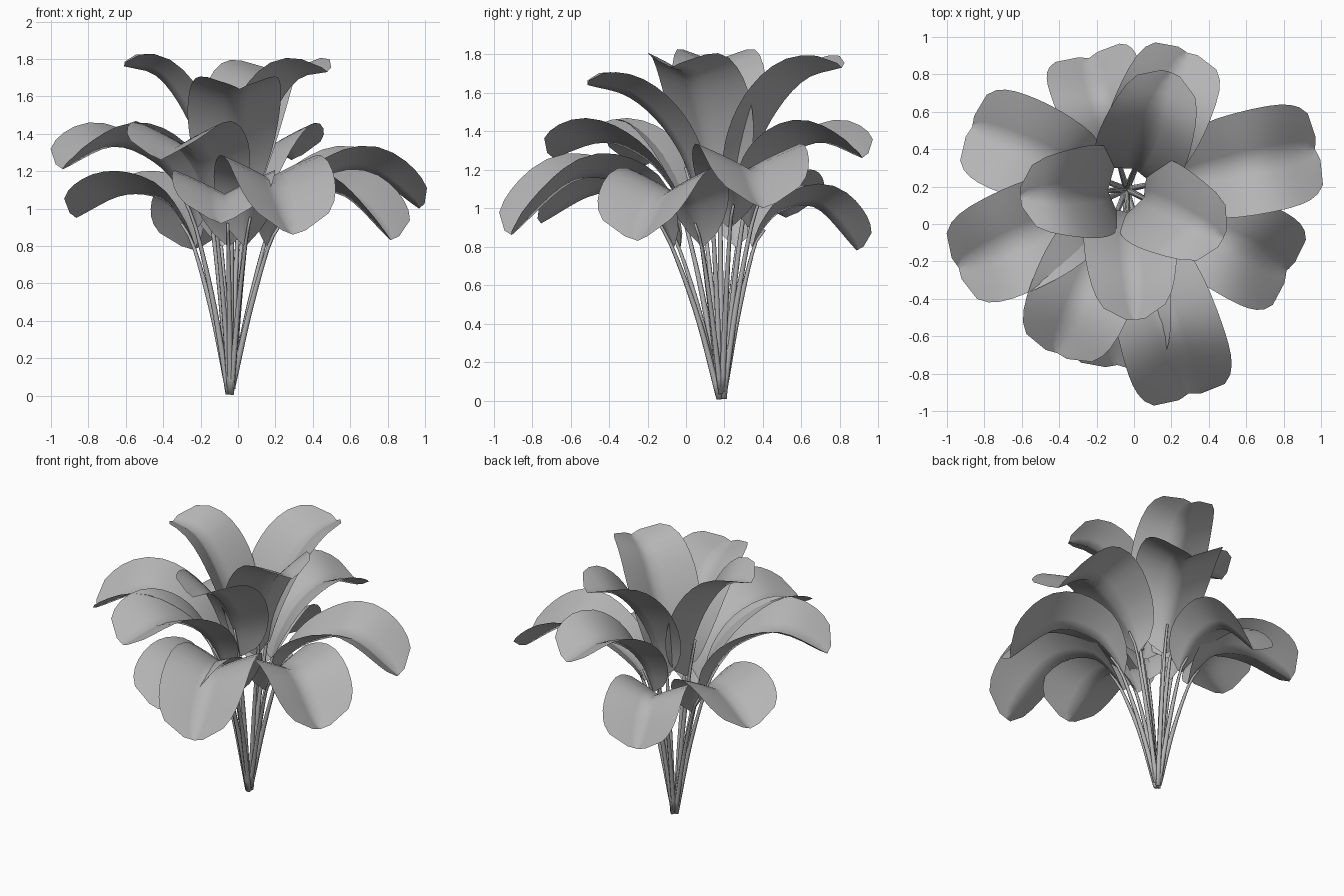
import bpy, bmesh, math
from mathutils import Vector

if "Cube" in bpy.data.objects:
    bpy.data.objects.remove(bpy.data.objects["Cube"])

CX, CY = -0.04, 0.185          # point the stems grow from
RINGS, HALF = 16, 4            # blade rows, columns per half

grey = bpy.data.materials.new("leaf_grey")
grey.diffuse_color = (.46, .46, .46, 1)
grey.use_nodes = True
grey.node_tree.nodes["Principled BSDF"].inputs["Base Color"].default_value = grey.diffuse_color


def blade_width(t, base):
    """Half width: narrower base, widest past the middle, blunt tip."""
    t = min(max(t, .002), .998)
    peak = base / (base + .34)
    return .27 * (t / peak) ** base * ((1 - t) / (1 - peak)) ** .34


def smooth_path(pts, n):
    """Samples of a smooth curve through 2D points (radius, height), evenly spaced."""
    p = [Vector(q) for q in pts]
    p = [2 * p[0] - p[1]] + p + [2 * p[-1] - p[-2]]
    dense = []
    for a, b, c, d in zip(p, p[1:], p[2:], p[3:]):
        for k in range(30):
            t = k / 30
            dense.append(.5 * (2 * b + (c - a) * t + (2 * a - 5 * b + 4 * c - d) * t * t
                               + (3 * b - a - 3 * c + d) * t ** 3))
    dense.append(p[-2])
    cum = [0]
    for a, b in zip(dense, dense[1:]):
        cum.append(cum[-1] + (b - a).length)
    samples, k = [], 0
    for i in range(n + 1):
        s = cum[-1] * i / n
        while k < len(cum) - 2 and cum[k + 1] < s:
            k += 1
        samples.append(dense[k].lerp(dense[k + 1], (s - cum[k]) / (cum[k + 1] - cum[k])))
    return samples


def frames(path, az):
    """Position, sideways and upward direction at every sample of a path."""
    out = Vector((math.cos(az), math.sin(az), 0))
    side = Vector((-out.y, out.x, 0))
    for i, p in enumerate(path):
        tan = (path[min(i + 1, len(path) - 1)] - path[max(i - 1, 0)]).normalized()
        normal = out * -tan.y + Vector((0, 0, tan.x))
        yield Vector((CX, CY, p.y)) + out * p.x, side, normal


def finish(name, bm):
    me = bpy.data.meshes.new(name)
    bm.to_mesh(me)
    bm.free()
    me.materials.append(grey)
    for poly in me.polygons:
        poly.use_smooth = True
    bpy.context.collection.objects.link(bpy.data.objects.new(name, me))


def blade(name, az, rib, scale, base):
    """Leaf sheet folded upwards along its midrib."""
    bm = bmesh.new()
    rows = []
    for i, (pos, side, normal) in enumerate(frames(smooth_path(rib, RINGS), az)):
        w = blade_width(i / RINGS, base) * scale
        row = []
        for j in range(-HALF, HALF + 1):
            u = j / HALF
            lift = .47 * w * (1.15 * abs(u) - .15 * u * u)
            row.append(bm.verts.new(pos + side * w * u + normal * lift))
        rows.append(row)
    for a, b in zip(rows, rows[1:]):
        for j in range(2 * HALF):
            bm.faces.new((a[j], b[j], b[j + 1], a[j + 1]))
    finish(name, bm)


def stem(name, az, rib, foot):
    """Thin six-sided stem running into the underside of the blade."""
    r0, z0 = rib[0]
    path = smooth_path([(.004, foot), (r0 * .47, z0 * .55), rib[0], rib[1]], 12)
    bm = bmesh.new()
    rings = []
    for i, (pos, side, normal) in enumerate(frames(path, az)):
        rad = .016 - .009 * (i / 12) ** 2
        pos = pos - normal * .008
        rings.append([bm.verts.new(pos + rad * (side * math.cos(k * math.tau / 6)
                                                + normal * math.sin(k * math.tau / 6)))
                      for k in range(6)])
    for a, b in zip(rings, rings[1:]):
        for k in range(6):
            bm.faces.new((a[k], a[(k + 1) % 6], b[(k + 1) % 6], b[k]))
    bm.faces.new(rings[0][::-1])
    bm.faces.new(rings[-1])
    finish(name, bm)


def midrib(reach, start, peak, tip, rise, root):
    """Arching midrib from blade base over its peak to the tip."""
    h = peak - start
    return [(root * reach, start), ((root + .08) * reach, start + rise * h),
            (.45 * reach, start + 2 * rise * h), (.7 * reach, peak), (reach, tip)]


# leaves of each tier (azimuth, reach, peak, tip)
upper = [(69, .67, 1.67, 1.73), (184, .57, 1.71, 1.76),
         (-27, .58, 1.69, 1.73), (-86, .70, 1.58, 1.64)]
middle = [(205, .99, 1.33, 1.21), (247, .95, 1.34, 1.26),
          (66, .80, 1.34, 1.26), (12, 1.03, 1.20, 1.00)]
lower = [(-73, 1.14, 1.14, .86), (158, .89, 1.07, .95), (106, .73, 1.0, .78),
         (-27, .96, 1.07, .83), (-93, .94, 1.07, .92)]
# tier, blade start height, early rise, root radius share, base taper
tiers = [("upper", 1.0, .37, .18, .5, upper), ("middle", .9, .4, .2, .6, middle),
         ("lower", .8, .46, .23, .65, lower)]
n = 0
for tier, start, rise, root, base, leaves in tiers:
    for deg, reach, peak, tip in leaves:
        rib = midrib(reach, start, peak, tip, rise, root)
        size = .64 + .4 * min(reach, 1) if tier != "upper" else .92
        blade(f"{tier}_leaf_{n + 1}", math.radians(deg), rib, size, base)
        stem(f"{tier}_stem_{n + 1}", math.radians(deg), rib, .01 + .04 * (n % 4) / 3)
        n += 1
